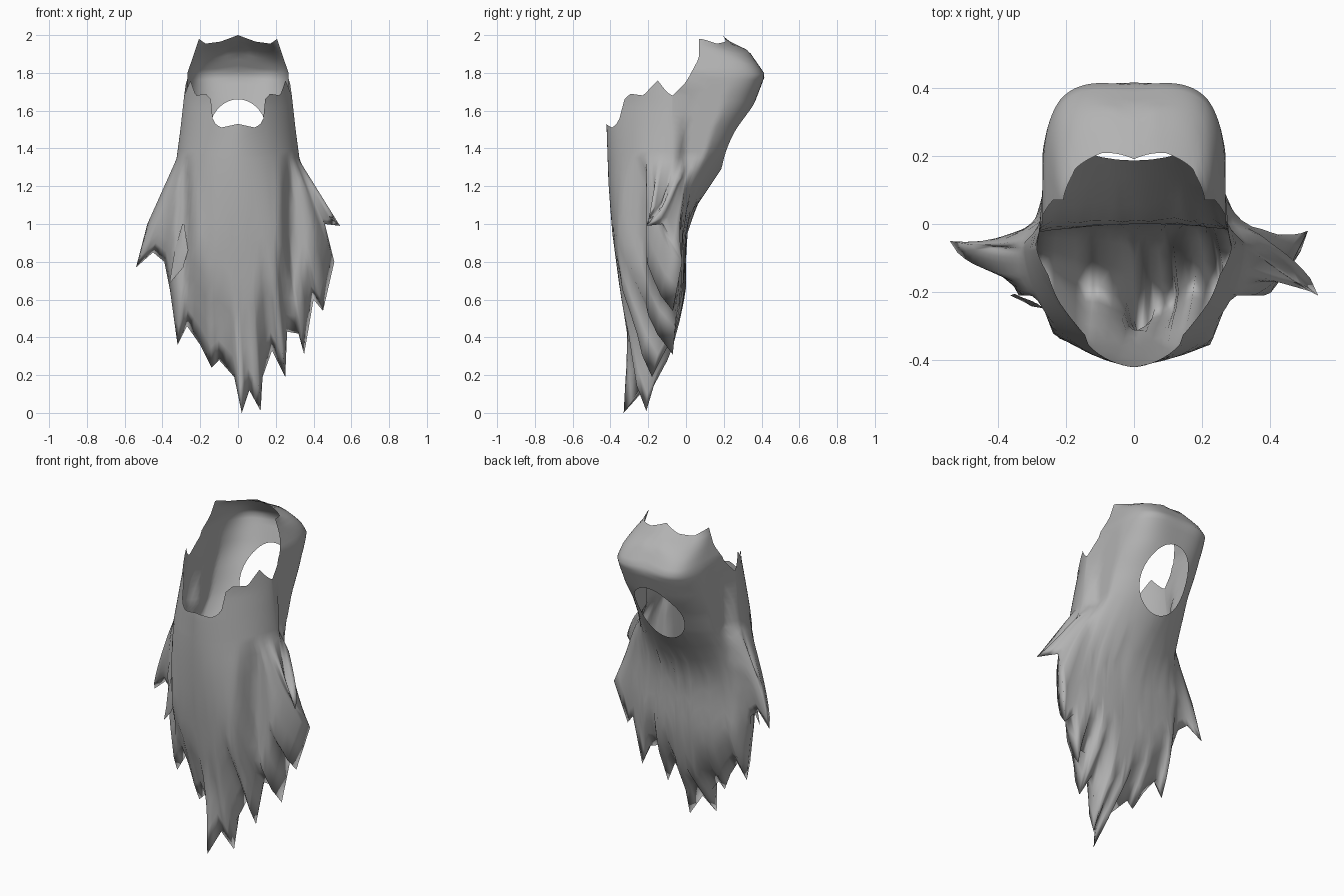
import bpy, bmesh, math
from mathutils import Vector

cube = bpy.data.objects.get("Cube")
if cube:
    bpy.data.objects.remove(cube, do_unlink=True)

mat = bpy.data.materials.new("hair_grey")
mat.use_nodes = True
GREY = (0.45, 0.45, 0.45, 1)
mat.diffuse_color = GREY
mat.node_tree.nodes["Principled BSDF"].inputs["Base Color"].default_value = GREY


def table(points, t):
    """Linear lookup in a list of (key, value) pairs with rising keys."""
    if t <= points[0][0]:
        return points[0][1]
    for (a, va), (b, vb) in zip(points, points[1:]):
        if t <= b:
            return va + (vb - va) * (t - a) / (b - a)
    return points[-1][1]


def finish(bm, name):
    """Turn a bmesh into a smooth grey object."""
    bmesh.ops.recalc_face_normals(bm, faces=bm.faces[:])
    mesh = bpy.data.meshes.new(name)
    bm.to_mesh(mesh)
    bm.free()
    for poly in mesh.polygons:
        poly.use_smooth = True
    mesh.materials.append(mat)
    obj = bpy.data.objects.new(name, mesh)
    bpy.context.collection.objects.link(obj)


# Ragged hem from the right side round to the left: tips and notches (x, y, z)
HEM = [(-.37, -.07, 1.2), (-.48, -.06, 1), (-.54, -.05, .77), (-.45, -.07, .85),
       (-.39, -.08, .8), (-.36, -.12, .65), (-.32, -.14, .36), (-.27, -.12, .46),
       (-.2, -.15, .36), (-.14, -.18, .24), (-.1, -.18, .28), (-.02, -.23, .19),
       (.02, -.33, 0), (.06, -.25, .12), (.12, -.21, .01), (.13, -.2, .19),
       (.18, -.15, .33), (.25, -.18, .19), (.26, -.12, .43), (.32, -.1, .42),
       (.35, -.07, .31), (.4, -.05, .6), (.45, -.07, .54), (.51, -.02, .8),
       (.46, -.12, 1), (.54, -.21, .99), (.43, -.14, 1.08), (.37, -.1, 1.2)]

# Profiles over height
FRONT_Y = [(0, -.33), (.2, -.31), (.42, -.31), (.65, -.35), (.95, -.39), (1.2, -.41), (1.5, -.42)]
BACK_Y = [(0, -.21), (.2, -.13), (.35, -.07), (.5, -.03), (.65, 0), (.9, 0), (1.04, .02),
          (1.16, .1), (1.31, .2), (1.62, .355), (1.79, .42), (1.92, .33), (1.96, .24), (2, .19)]
SEAM_Y = [(1.68, -.07), (1.75, 0), (1.88, .07)]
WIDTH = [(1.35, .325), (1.5, .305), (1.68, .285), (1.8, .268), (1.88, .24), (2, .2)]
FRONT_ROUND = [(.9, 2.4), (1.3, 1.9), (1.65, 1.45)]
BACK_ROUND = [(1, 2), (1.2, 1.6), (1.5, 2.4), (1.7, 3.5), (1.85, 4), (1.95, 1.7)]
# Upper rims over the sideways position
FRONT_RIM = [(0, 1.53), (.3, 1.51), (.44, 1.54), (.5, 1.66), (.6, 1.69), (.78, 1.68),
             (.92, 1.76), (1, 1.68)]
BACK_RIM = [(0, 2), (.45, 1.965), (.8, 1.955), (1, 1.98)]
NECK, EAR, ROWS = 1.35, 1.68, 10


def hair_point(u, tip, z, back):
    """Point of the strand at sideways position u and height z."""
    seam = table(SEAM_Y, z) if back else -.07
    deep = table(BACK_Y if back else FRONT_Y, z)
    if back:
        seam = min(seam, deep)
    p = table(BACK_ROUND if back else FRONT_ROUND, z)
    y = seam + (deep - seam) * max(0, 1 - abs(u) ** p) ** (1 / p)
    x = table(WIDTH, z) * u
    if back:
        # straight side walls behind the ears
        limit = .268 + max(0, -y)
        x = max(-limit, min(limit, x))
    if z < NECK:
        x += (tip.x - x) * (NECK - z) / (NECK - tip.z)
        reach = min(.25 if back else .45, NECK - tip.z)
        fade = min(1, max(0, z - tip.z) / reach) ** .6
        y = tip.y + (y - tip.y) * fade
        if not back:
            # fold where the side locks come out from behind the beard
            y = max(y, -.21 - 2.6 * max(0, .28 - abs(x)))
    return Vector((x, y, z))


def steps(low, high):
    return [low + (high - low) * r / ROWS for r in range(ROWS)]


# Main shell: front and back sheets joined at the sides and along the hem
strands = []
for a, b in zip(HEM, HEM[1:]):
    strands += [Vector(a), (Vector(a) + Vector(b)) / 2]
strands.append(Vector(HEM[-1]))
last = len(strands) - 1
bm = bmesh.new()
for back in (False, True):
    columns = []
    for i, tip in enumerate(strands):
        u = -math.cos(math.pi * i / last)
        rim = table(BACK_RIM if back else FRONT_RIM, abs(u))
        heights = steps(tip.z, NECK)
        heights += steps(NECK, EAR) + steps(EAR, rim) if back else steps(NECK, rim)
        columns.append([bm.verts.new(hair_point(u, tip, z, back)) for z in heights + [rim]])
    for c, d in zip(columns, columns[1:]):
        for r in range(len(c) - 1):
            bm.faces.new((c[r], d[r], d[r + 1], c[r + 1]))
bmesh.ops.remove_doubles(bm, verts=bm.verts[:], dist=.0005)

# Oval opening at the back of the head, with its border pulled onto the oval
HOLE_Z, HOLE_W, HOLE_H = 1.475, .155, .185


def oval(co):
    return math.hypot(co.x / HOLE_W, (co.z - HOLE_Z) / HOLE_H)


inside = {f for f in bm.faces
          if f.calc_center_median().y > .05 and oval(f.calc_center_median()) < 1}
border = {v for f in inside for v in f.verts if any(g not in inside for g in v.link_faces)}
bmesh.ops.delete(bm, geom=list(inside), context='FACES')
for v in border:
    k = 1 / oval(v.co)
    v.co.x *= k
    v.co.z = HOLE_Z + (v.co.z - HOLE_Z) * k
    u = v.co.x / table(WIDTH, v.co.z)
    v.co.y = hair_point(u, Vector((v.co.x, 0, 0)), v.co.z, True).y
finish(bm, "hair_and_beard")

# Loose pointed lock at the right edge of the front
bm = bmesh.new()
rows = []
for x, y, z, w in [(-.29, -.23, 1, .005), (-.3, -.23, .86, .035), (-.32, -.22, .77, .03),
                   (-.36, -.21, .69, .002)]:
    rows.append([bm.verts.new((x + s * w, y - s * w / 2 - (s == 0) * w / 3, z))
                 for s in (-1, 0, 1)])
for a, b in zip(rows, rows[1:]):
    for j in range(2):
        bm.faces.new((a[j], a[j + 1], b[j + 1], b[j]))
finish(bm, "right_lock")
